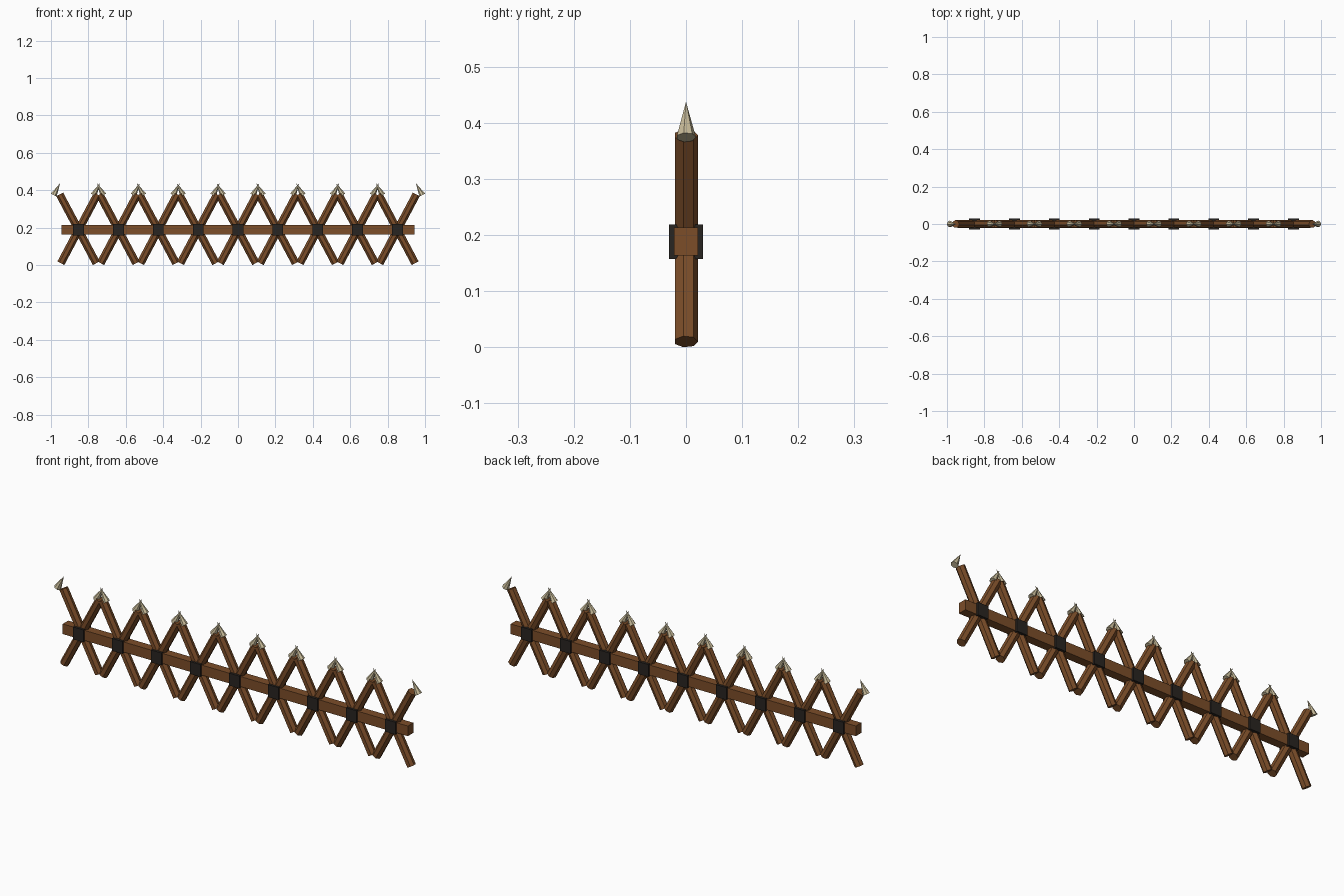
import bpy, math
from mathutils import Vector

if "Cube" in bpy.data.objects:
    bpy.data.objects.remove(bpy.data.objects["Cube"])

COUNT = 9
SPACING = 0.2131
Z = 0.188                    # height of the rail and crossings
TILT = math.radians(28)


def material(name, rgb):
    m = bpy.data.materials.new(name)
    m.diffuse_color = (*rgb, 1)
    m.use_nodes = True
    m.node_tree.nodes["Principled BSDF"].inputs["Base Color"].default_value = m.diffuse_color
    return m


WOOD = material("wood", (0.2, 0.075, 0.022))
ROPE = material("dark_binding", (0.022, 0.018, 0.015))
CUT = material("pale_cut_wood", (0.58, 0.5, 0.32))


def finish(name, mat):
    ob = bpy.context.object
    ob.name = name
    ob.data.materials.append(mat)
    return ob


def box(name, loc, size, mat):
    bpy.ops.mesh.primitive_cube_add(size=1, location=loc)
    ob = finish(name, mat)
    ob.scale = size


def stake(x, side, label):
    # shaft leans outwards from the crossing
    axis = Vector((side * math.sin(TILT), 0, math.cos(TILT)))
    centre = Vector((x, 0, Z))
    low, high = -0.2018, 0.215
    bpy.ops.mesh.primitive_cylinder_add(
        vertices=7, radius=0.0215, depth=high - low,
        location=centre + axis * (low + high) / 2, rotation=(0, side * TILT, 0))
    finish("stake_" + label, WOOD)
    # sharpened tip leans the opposite way to the shaft
    bpy.ops.mesh.primitive_cone_add(
        vertices=7, radius1=0.0178, radius2=0, depth=0.072,
        location=centre + axis * 0.2465, rotation=(0, -side * TILT, 0))
    finish("stake_tip_" + label, CUT)


# long horizontal rail
box("rail", (0, 0, Z), (1.885, 0.043, 0.05), WOOD)

# crossed stakes with a binding at each crossing
for i in range(COUNT):
    x = (i - (COUNT - 1) / 2) * SPACING
    stake(x, -1, f"left_{i + 1}")
    stake(x, 1, f"right_{i + 1}")
    box(f"binding_{i + 1}", (x, 0, Z), (0.057, 0.061, 0.061), ROPE)
